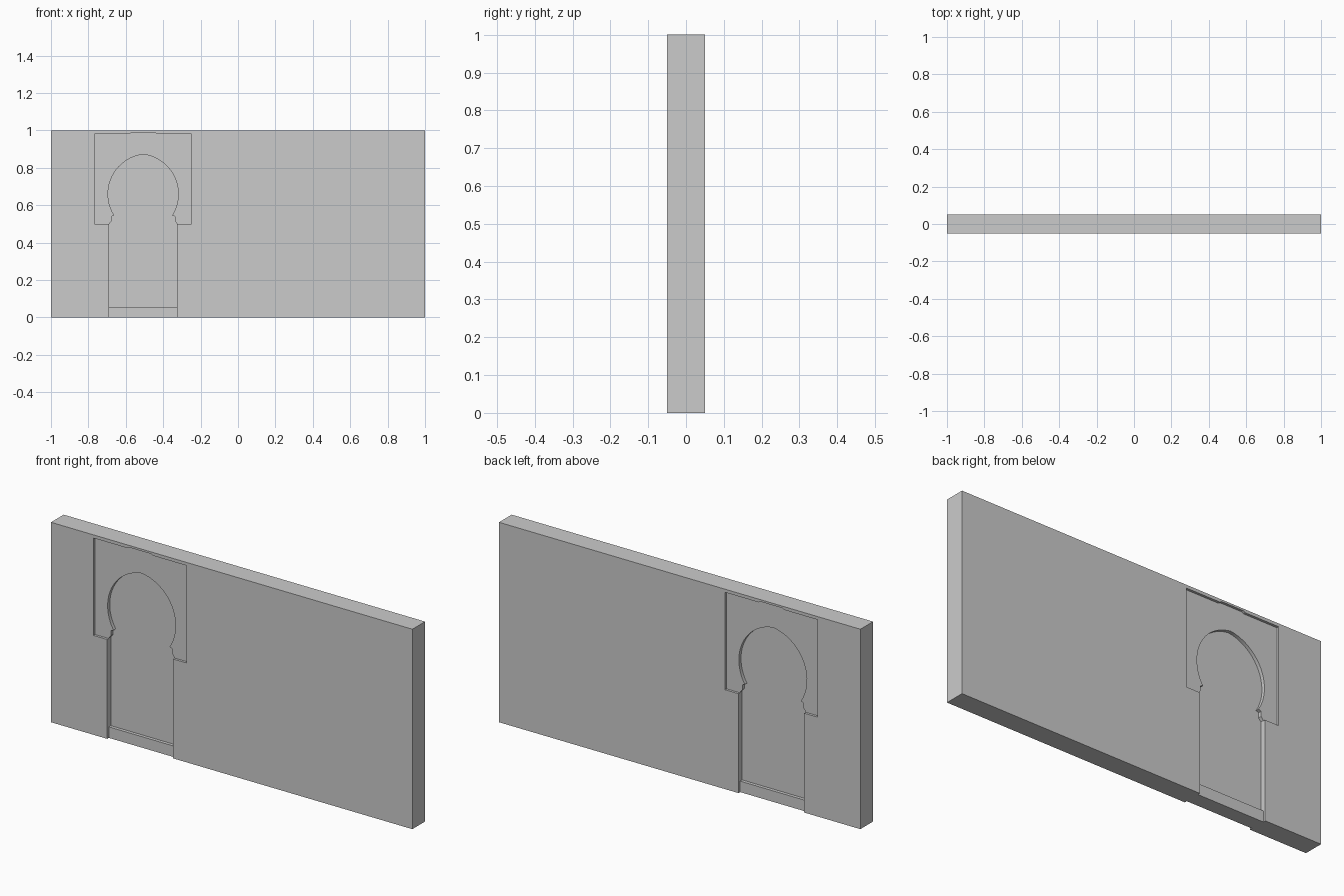
import bpy, bmesh
from math import radians, cos, sin

if "Cube" in bpy.data.objects:
    bpy.data.objects.remove(bpy.data.objects["Cube"])

DOOR_X = -0.507
HALF_T = 0.05          # half the wall thickness

stone = bpy.data.materials.new("plain grey")
stone.use_nodes = True
grey = (0.6, 0.6, 0.6, 1)
stone.diffuse_color = grey
stone.node_tree.nodes["Principled BSDF"].inputs["Base Color"].default_value = grey


def prism(name, outline, y0, y1):
    """Extrude an (x, z) outline from y0 to y1."""
    bm = bmesh.new()
    face = bm.faces.new([bm.verts.new((x, y0, z)) for x, z in outline])
    out = bmesh.ops.extrude_face_region(bm, geom=[face])
    moved = [v for v in out["geom"] if isinstance(v, bmesh.types.BMVert)]
    bmesh.ops.translate(bm, verts=moved, vec=(0, y1 - y0, 0))
    bmesh.ops.recalc_face_normals(bm, faces=bm.faces)
    mesh = bpy.data.meshes.new(name)
    bm.to_mesh(mesh)
    bm.free()
    mesh.materials.append(stone)
    obj = bpy.data.objects.new(name, mesh)
    bpy.context.collection.objects.link(obj)
    return obj


def mirrored(half):
    """Close a half outline about the doorway axis."""
    pts = half + [(-x, z) for x, z in reversed(half) if x > 0]
    return [(DOOR_X + x, z) for x, z in pts]


# Half outlines, running from the bottom up to the axis
frame = [(0.257, 0.497), (0.257, 0.984), (0.07, 0.984), (0.06, 0.99)]
step = [(0.182, -0.1), (0.182, 0.1)]
jamb = [(0.182, 0.055), (0.182, 0.5), (0.169, 0.515), (0.169, 0.54)]
arc = [radians(-32.3 + 115.4 * i / 20) for i in range(21)]
arch = [(-0.0255 + 0.2135 * cos(a), 0.66 + 0.2135 * sin(a)) for a in arc]
arch[-1] = (0, 0.872)
doorway = jamb + arch

# Wall slab
wall = prism("wall", [(-1, 0), (1, 0), (1, 1), (-1, 1)], -HALF_T, HALF_T)

# Recesses on the front and the back: square frame, low step, arched doorway
cutters = []
for side in (-1, 1):
    for name, half, depth in (("frame_recess", frame, 0.012),
                              ("step_recess", step, 0.013),
                              ("doorway_recess", doorway, 0.029)):
        cutter = prism(name, mirrored(half), side * 0.1, side * (HALF_T - depth))
        cutter.hide_render = True
        mod = wall.modifiers.new(name, "BOOLEAN")
        mod.operation = "DIFFERENCE"
        mod.solver = "EXACT"
        mod.object = cutter
        cutters.append(cutter)

# Apply the cuts and drop the helpers
bpy.context.view_layer.update()
evaluated = wall.evaluated_get(bpy.context.evaluated_depsgraph_get())
carved = bpy.data.meshes.new_from_object(evaluated)
wall.modifiers.clear()
wall.data = carved
for cutter in cutters:
    bpy.data.objects.remove(cutter)

bpy.context.view_layer.objects.active = wall
wall.select_set(True)
bpy.ops.object.shade_smooth_by_angle(angle=radians(30))
